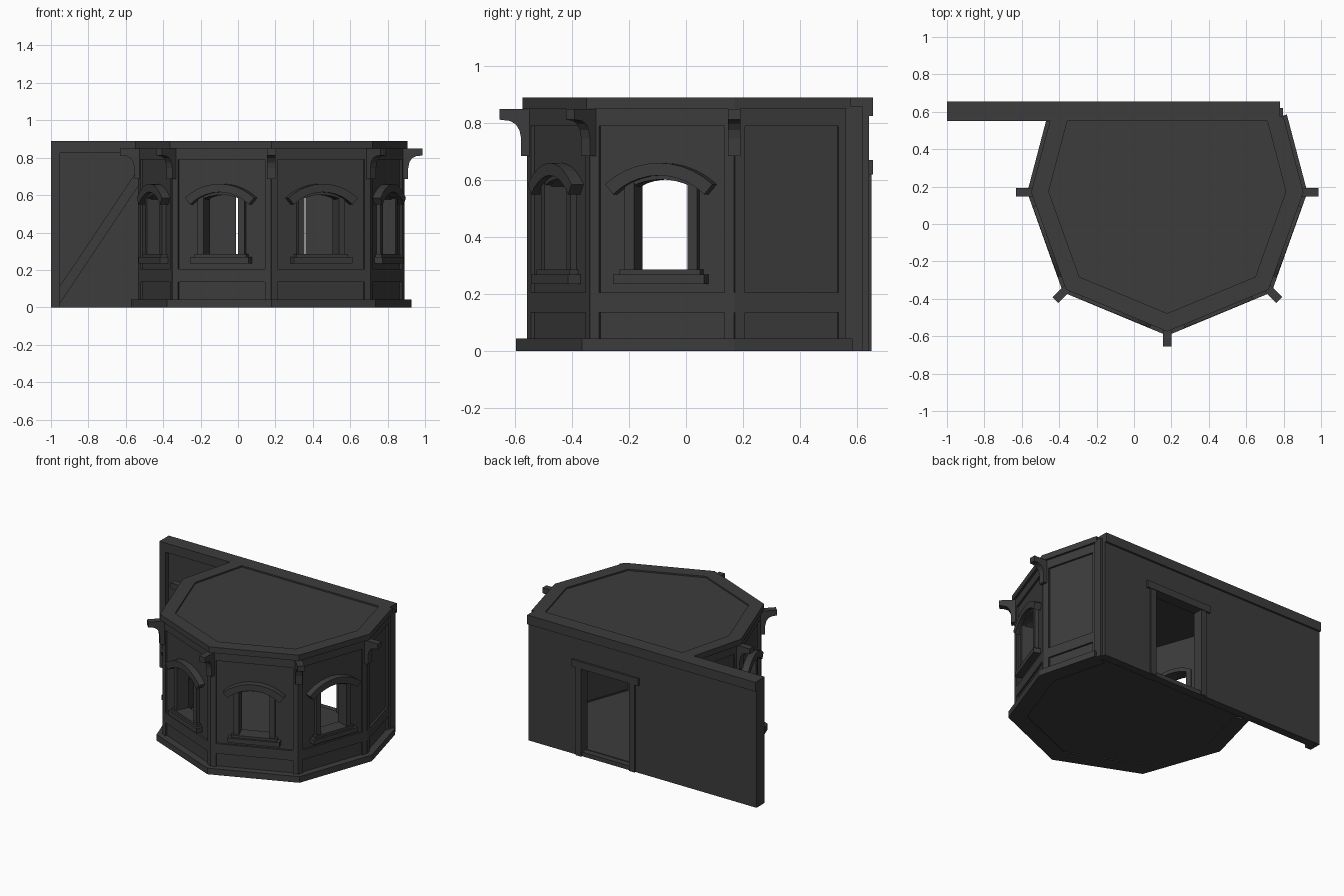
import bpy, bmesh, math
from mathutils import Vector

if "Cube" in bpy.data.objects:
    bpy.data.objects.remove(bpy.data.objects["Cube"])

CX = 0.178
dark = bpy.data.materials.new("dark_grey")
dark.diffuse_color = (0.045, 0.045, 0.045, 1)
dark.use_nodes = True
dark.node_tree.nodes["Principled BSDF"].inputs["Base Color"].default_value = dark.diffuse_color


def prisms(name, polys, d0, d1, place):
    """Extrude 2D outlines between two depths; place(a, b, d) maps them to 3D."""
    bm = bmesh.new()
    for poly in polys:
        lo = [bm.verts.new(place(a, b, d0)) for a, b in poly]
        hi = [bm.verts.new(place(a, b, d1)) for a, b in poly]
        bm.faces.new(lo)
        bm.faces.new(hi)
        for i in range(len(poly)):
            j = (i + 1) % len(poly)
            bm.faces.new((lo[i], lo[j], hi[j], hi[i]))
    bmesh.ops.recalc_face_normals(bm, faces=bm.faces)
    me = bpy.data.meshes.new(name)
    bm.to_mesh(me)
    bm.free()
    me.materials.append(dark)
    ob = bpy.data.objects.new(name, me)
    bpy.context.collection.objects.link(ob)
    return ob


def rect(a0, a1, b0, b1):
    return [(a0, b0), (a1, b0), (a1, b1), (a0, b1)]


def arc(half, z_end, z_top, n=10):
    """Points of a shallow arch from left to right."""
    rise = z_top - z_end
    r = (half * half + rise * rise) / (2 * rise)
    a = math.asin(half / r)
    return [(r * math.sin(t), z_top - r + r * math.cos(t))
            for t in [a * (2 * i / n - 1) for i in range(n + 1)]]


def flat(x, y, z):
    return (x, y, z)


def upright(x, z, y):
    return (x, y, z)


# Bay plan, left rear round to right rear
half_plan = [(0.62, 0.58), (0.728, 0.17), (0.542, -0.35)]
plan = [Vector((CX - x, y)) for x, y in half_plan] + [Vector((CX, -0.575))] + \
       [Vector((CX + x, y)) for x, y in reversed(half_plan)]


def offset(d):
    """Plan outline moved outward by d, mitred at corners."""
    out = []
    for i, p in enumerate(plan):
        ns = []
        for a, b in ((i - 1, i), (i, i + 1)):
            if a >= 0 and b < len(plan):
                t = (plan[b] - plan[a]).normalized()
                ns.append(Vector((t.y, -t.x)))
        m = sum(ns, Vector((0, 0))).normalized()
        out.append(p + m * (d / m.dot(ns[0])))
    return out


def band(name, d_out, d_in, z0, z1):
    outer, inner = offset(d_out), offset(d_in)
    prisms(name, [[tuple(p) for p in outer + inner[::-1]]], z0, z1, flat)


band("base_plinth", 0.02, -0.09, 0.0, 0.043)
band("lower_rail", -0.015, -0.085, 0.135, 0.205)
band("frieze", -0.015, -0.085, 0.79, 0.85)
band("cornice", 0.0, -0.09, 0.85, 0.89)
slab = [tuple(p) for p in offset(-0.06)] + [(0.74, 0.6), (-0.39, 0.6)]
prisms("roof_slab", [slab], 0.83, 0.88, flat)
prisms("floor_slab", [slab], 0.006, 0.035, flat)

# Wall faces with stiles and, on the four front faces, arched windows
for i in range(6):
    a, b = plan[i], plan[i + 1]
    mid, t = (a + b) / 2, (b - a).normalized()
    n = Vector((t.y, -t.x))
    h = (b - a).length / 2

    def wall(u, z, v, mid=mid, t=t, n=n):
        p = mid + t * u + n * v
        return (p.x, p.y, z)

    w = h - 0.015
    if i in (0, 5):
        panel = [rect(-w, w, 0.03, 0.86)]
    else:
        head = arc(0.105, 0.575, 0.605)
        panel = [rect(-w, w, 0.03, 0.28), rect(-w, -0.105, 0.28, 0.575),
                 rect(0.105, w, 0.28, 0.575),
                 [(-w, 0.575)] + head + [(w, 0.575), (w, 0.86), (-w, 0.86)]]
    prisms(f"wall_panel_{i}", panel, -0.085, -0.028, wall)
    e = h - 0.006
    prisms(f"corner_stiles_{i}", [rect(-e, -h + 0.042, 0.04, 0.86),
                                  rect(h - 0.042, e, 0.04, 0.86)], -0.08, -0.015, wall)
    if i in (0, 5):
        continue
    prisms(f"window_jambs_{i}", [rect(-0.135, -0.1, 0.27, 0.59),
                                 rect(0.1, 0.135, 0.27, 0.59)], -0.095, -0.005, wall)
    prisms(f"window_head_{i}", [arc(0.135, 0.565, 0.602) +
                                arc(0.135, 0.59, 0.63)[::-1]], -0.095, -0.008, wall)
    prisms(f"window_sill_{i}", [rect(-0.17, 0.17, 0.235, 0.268)], -0.06, 0.018, wall)
    prisms(f"window_sill_cap_{i}", [rect(-0.15, 0.15, 0.268, 0.285)], -0.095, 0.005, wall)
    prisms(f"window_hood_{i}", [arc(0.17, 0.55, 0.616) +
                                arc(0.2, 0.585, 0.66)[::-1]], -0.05, 0.018, wall)

# Curved brackets on the five outer corners
profile = [(0.08, 0.85), (0.08, 0.812), (0.045, 0.808), (0.024, 0.797), (0.01, 0.775),
           (0.004, 0.745), (0.004, 0.685), (-0.03, 0.685), (-0.03, 0.85)]
for k, ang in enumerate((180, 225, 270, 315, 0)):
    c = plan[k + 1]
    d = Vector((math.cos(math.radians(ang)), math.sin(math.radians(ang))))
    s = Vector((-d.y, d.x))

    def arm(a, z, v, c=c, d=d, s=s):
        p = c + d * a + s * v
        return (p.x, p.y, z)
    prisms(f"bracket_{k}", [profile], -0.022, 0.022, arm)

# Long back wall with doorway
dl, dr, dt = -0.02, 0.37, 0.625
prisms("back_wall", [rect(-1, dl, 0, 0.86), rect(dr, 0.78, 0, 0.86),
                     rect(dl, dr, dt, 0.86), rect(dl, dr, 0, 0.03)], 0.585, 0.642, upright)
prisms("back_wall_beam", [rect(-1, 0.78, 0.825, 0.89)], 0.552, 0.656, upright)
prisms("door_lintel", [rect(dl - 0.065, dr + 0.065, 0.62, 0.67)], 0.58, 0.656, upright)
prisms("door_jambs", [rect(dl - 0.035, dl + 0.008, 0, 0.62),
                      rect(dr - 0.008, dr + 0.035, 0, 0.62)], 0.58, 0.652, upright)

# Timber post and brace on the free part of the wall
prisms("wall_end_post", [rect(-1, -0.953, 0, 0.83)], 0.555, 0.642, upright)
prisms("wall_brace", [[(-0.955, 0.015), (-0.955, 0.11), (-0.5, 0.79), (-0.5, 0.7)]],
       0.567, 0.6, upright)

# Rear right corner post
prisms("rear_corner_post", [rect(0.755, 0.797, 0.56, 0.62)], 0, 0.86, flat)
